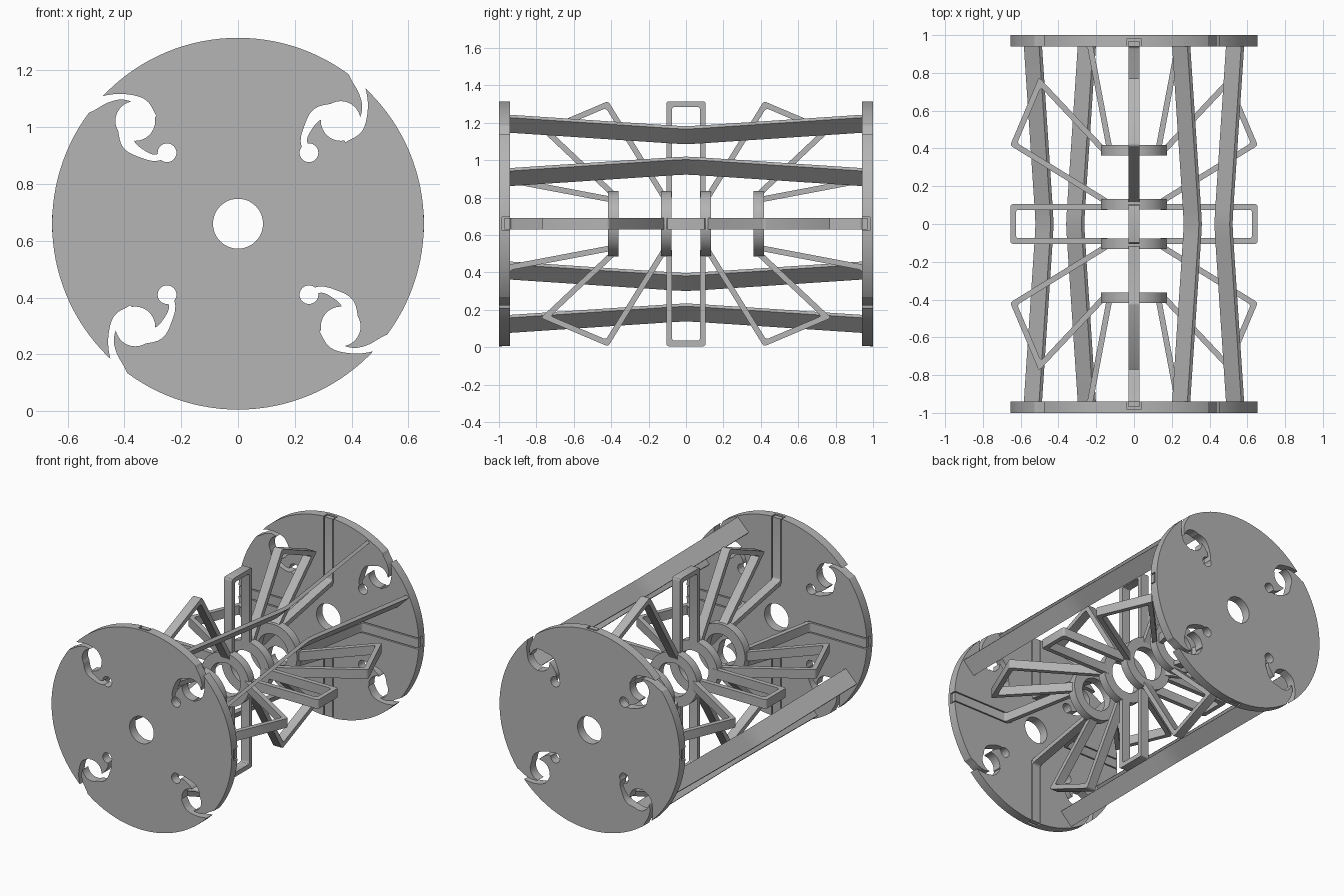
import bpy, bmesh, math
from mathutils import Matrix, Vector

cube = bpy.data.objects.get("Cube")
if cube:
    bpy.data.objects.remove(cube)

CENTRE = Vector((0, 0, 0.66))
Y = Vector((0, 1, 0))
PLATE_R, PLATE_T = 0.655, 0.06

grey = bpy.data.materials.new("plain_grey")
grey.use_nodes = True
grey.diffuse_color = (0.46, 0.46, 0.46, 1)
grey.node_tree.nodes["Principled BSDF"].inputs["Base Color"].default_value = grey.diffuse_color


def frame(u, v, origin=CENTRE):
    """Matrix whose local axes are u, v and their cross product."""
    m = Matrix((u, v, u.cross(v))).transposed().to_4x4()
    m.translation = origin
    return m


def around(k):
    """Radial direction of quarter turn k in the xz plane."""
    a = k * math.pi / 2
    return Vector((math.cos(a), 0, math.sin(a)))


def make(name, bm):
    bmesh.ops.recalc_face_normals(bm, faces=bm.faces)
    mesh = bpy.data.meshes.new(name)
    bm.to_mesh(mesh)
    bm.free()
    obj = bpy.data.objects.new(name, mesh)
    bpy.context.collection.objects.link(obj)
    mesh.materials.append(grey)
    return obj


def activate(obj):
    bpy.ops.object.select_all(action='DESELECT')
    obj.select_set(True)
    bpy.context.view_layer.objects.active = obj


def finish(obj):
    activate(obj)
    bpy.ops.object.shade_smooth_by_angle(angle=math.radians(30))
    return obj


def smooth_path(pts, steps=5):
    """Catmull-Rom curve through points of any dimension."""
    pts = [Vector(p) for p in pts]
    ext = [2 * pts[0] - pts[1]] + pts + [2 * pts[-1] - pts[-2]]
    out = []
    for a, b, c, d in zip(ext, ext[1:], ext[2:], ext[3:]):
        for i in range(steps):
            t = i / steps
            out.append(0.5 * (2 * b + (c - a) * t + (2 * a - 5 * b + 4 * c - d) * t * t
                              + (3 * b - a - 3 * c + d) * t ** 3))
    return out + [pts[-1]]


def ribbon(bm, pts, depth, matrix, rounding=0):
    """Mitred band along (u, v, width) points, extruded by depth either side."""
    p = [Vector(q[:2]) for q in pts]
    rows = []
    for i, q in enumerate(p):
        before = (q - p[max(i - 1, 0)]).normalized()
        after = (p[min(i + 1, len(p) - 1)] - q).normalized()
        t = (before + after).normalized()
        n = Vector((-t.y, t.x))
        seg = after if after.length else before
        off = n * (pts[i][2] / 2 / max(abs(t.dot(seg)), 0.4))
        rows.append([bm.verts.new(matrix @ Vector((s.x, s.y, w))) for s, w in
                     ((q + off, depth), (q - off, depth), (q - off, -depth), (q + off, -depth))])
    for a, b in zip(rows, rows[1:]):
        for j in range(4):
            k = (j + 1) % 4
            bm.faces.new((a[j], a[k], b[k], b[j]))
    bm.faces.new(rows[0])
    bm.faces.new(rows[-1][::-1])
    if rounding:
        edges = [bm.edges.get(pair) for r in rows[1:-1] for pair in ((r[0], r[3]), (r[1], r[2]))]
        bmesh.ops.bevel(bm, geom=edges, offset=rounding, segments=3, profile=0.5, affect='EDGES')


def disc(bm, x, z, y, radius, depth, sides):
    m = Matrix.Translation(CENTRE + Vector((x, y, z))) @ Matrix.Rotation(math.pi / 2, 4, 'X')
    bmesh.ops.create_cone(bm, cap_ends=True, segments=sides, radius1=radius,
                          radius2=radius, depth=depth, matrix=m)


def cut(obj, bm):
    cutter = make("cutter", bm)
    cutter.hide_render = True
    activate(obj)
    mod = obj.modifiers.new("cut", 'BOOLEAN')
    mod.operation, mod.solver, mod.object = 'DIFFERENCE', 'EXACT', cutter
    bpy.ops.object.modifier_apply(modifier=mod.name)
    bpy.data.objects.remove(cutter)


# End plates with swirl cut-outs and four slots on the inner face
mouth = [(.405, .56, .05), (.415, .52, .04), (.44, .46, .026), (.447, .40, .02),
         (.425, .335, .03), (.37, .305, .04)]
tail = [(.25, .25, .03), (.232, .29, .022), (.245, .335, .028), (.28, .385, .045), (.34, .395, .06)]
for name, side in (("front_plate", -1), ("back_plate", 1)):
    y = side * (1 - PLATE_T / 2)
    bm = bmesh.new()
    disc(bm, 0, 0, y, PLATE_R, PLATE_T, 128)
    plate = make(name, bm)

    bm = bmesh.new()
    disc(bm, 0, 0, y, .088, .2, 48)
    for k in range(4):
        u, v = around(k), around(k + 1)
        for at, radius in ((.362, .07), (.25, .033)):
            c = (u + v) * at
            disc(bm, c.x, c.z, y, radius, .2, 32)
    cut(plate, bm)

    for path in (mouth, tail):
        bm = bmesh.new()
        for k in range(4):
            ribbon(bm, smooth_path(path), .1, frame(around(k), around(k + 1), CENTRE + Y * y))
        cut(plate, bm)

    bm = bmesh.new()
    for k in range(4):
        ribbon(bm, [(.23, side * .94, .085), (.8, side * .94, .085)], .037, frame(around(k), Y))
    cut(plate, bm)
    finish(plate)

# Hub rings
for name, y in (("front_outer_ring", -.39), ("front_inner_ring", -.105),
                ("back_inner_ring", .105), ("back_outer_ring", .39)):
    bm = bmesh.new()
    disc(bm, 0, 0, y, .175, .056, 64)
    ring = make(name, bm)
    bm = bmesh.new()
    disc(bm, 0, 0, y, .11, .2, 64)
    cut(ring, bm)
    finish(ring)

# Looped spokes, four around: straight middle, slanted pair, and struts into the plate slots
BAR = .03
middle = [(.14, -.09), (.64, -.09), (.64, .09), (.14, .09)]
slanted = [(.14, .115), (.637, .422), (.498, .75), (.15, .38)]
strut = [(.13, .40), (.235, .955), (PLATE_R - .003, .955)]
for k, where in enumerate(("left", "upper", "right", "lower")):
    for name, path, sides in (("middle_loop", middle, (1,)), ("slanted_loop", slanted, (-1, 1)),
                              ("end_strut", strut, (-1, 1))):
        for s in sides:
            bm = bmesh.new()
            ribbon(bm, [(r, s * y, BAR) for r, y in path], .03, frame(around(k), Y), .014)
            finish(make(f"{where}_{name}", bm))

# Bent slats joining the plates, all lying along one diagonal
along = Vector((1, 0, 1)).normalized()
across = Vector((1, 0, -1)).normalized()
for name, w in (("upper_slat", .555), ("lower_slat", -.555)):
    for s in (-1, 1):
        line = [(y, s * n, .022) for y, n in ((-.945, .202), (-.07, .120), (0, .115), (.07, .120), (.945, .202))]
        bm = bmesh.new()
        ribbon(bm, line, .057, frame(Y, across * 1.0, CENTRE + along * w))
        finish(make(name, bm))
